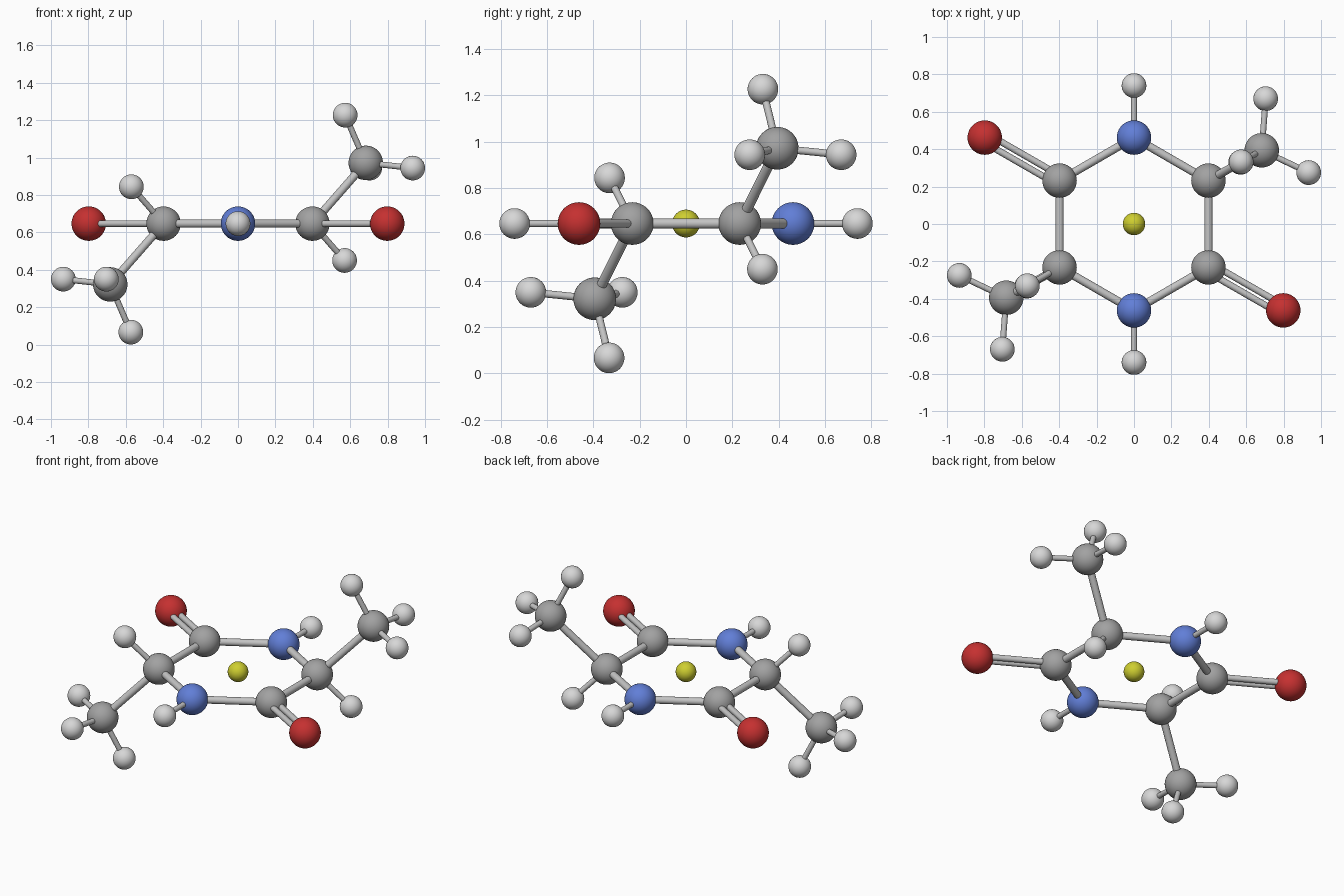
import bpy
from mathutils import Vector

if "Cube" in bpy.data.objects:
    bpy.data.objects.remove(bpy.data.objects["Cube"])

MID = Vector((0, 0, 0.647))   # centre of the point-symmetric molecule


def material(name, rgb):
    m = bpy.data.materials.new(name)
    m.diffuse_color = (*rgb, 1)
    m.use_nodes = True
    m.node_tree.nodes["Principled BSDF"].inputs["Base Color"].default_value = m.diffuse_color
    return m


GREY = material("carbon grey", (0.36, 0.36, 0.36))
WHITE = material("hydrogen white", (0.68, 0.68, 0.68))
RED = material("oxygen red", (0.56, 0.03, 0.03))
BLUE = material("nitrogen blue", (0.12, 0.21, 0.68))
YELLOW = material("centre yellow", (0.62, 0.62, 0.03))
BOND = material("bond light grey", (0.55, 0.55, 0.55))


def finish(name, mat):
    ob = bpy.context.object
    ob.name = name
    ob.data.materials.append(mat)
    bpy.ops.object.shade_smooth_by_angle()


def ball(name, pos, radius, mat):
    bpy.ops.mesh.primitive_uv_sphere_add(segments=40, ring_count=24, radius=radius, location=MID + pos)
    finish(name, mat)


def rod(name, a, b, radius, shift=Vector((0, 0, 0))):
    d = b - a
    bpy.ops.mesh.primitive_cylinder_add(vertices=24, radius=radius, depth=d.length,
                                        location=MID + (a + b) / 2 + shift,
                                        rotation=d.to_track_quat('Z', 'Y').to_euler())
    finish(name, BOND)


# atoms of one half: position relative to the centre, radius, material
ATOMS = {
    "nitrogen": ((0, 0.462, 0), 0.092, BLUE),
    "amine_hydrogen": ((0, 0.74, 0), 0.066, WHITE),
    "ring_carbon": ((0.398, 0.232, 0), 0.092, GREY),
    "ring_hydrogen": ((0.57, 0.33, -0.197), 0.066, WHITE),
    "methyl_carbon": ((0.683, 0.394, 0.325), 0.092, GREY),
    "methyl_hydrogen_a": ((0.704, 0.67, 0.297), 0.066, WHITE),
    "methyl_hydrogen_b": ((0.934, 0.275, 0.297), 0.066, WHITE),
    "methyl_hydrogen_c": ((0.573, 0.332, 0.58), 0.066, WHITE),
    "carbonyl_carbon": ((-0.398, 0.232, 0), 0.092, GREY),
    "oxygen": ((-0.798, 0.462, 0), 0.092, RED),
}
THICK, THIN = 0.022, 0.016
BONDS = [
    ("nitrogen", "amine_hydrogen", THIN),
    ("nitrogen", "ring_carbon", THICK),
    ("nitrogen", "carbonyl_carbon", THICK),
    ("ring_carbon", "ring_hydrogen", THIN),
    ("ring_carbon", "methyl_carbon", THICK),
    ("methyl_carbon", "methyl_hydrogen_a", THIN),
    ("methyl_carbon", "methyl_hydrogen_b", THIN),
    ("methyl_carbon", "methyl_hydrogen_c", THIN),
]

# build each half, the second inverted through the centre
for side, s in (("back", 1), ("front", -1)):
    P = {k: s * Vector(v[0]) for k, v in ATOMS.items()}
    for k, (_, r, mat) in ATOMS.items():
        ball(f"{side}_{k}", P[k], r, mat)
    for a, b, r in BONDS:
        rod(f"{side}_bond_{a}_{b}", P[a], P[b], r)
    # bond to the ring carbon of the other half
    rod(f"{side}_ring_side_bond", P["carbonyl_carbon"], -P["ring_carbon"], THICK)
    # double bond to the oxygen, side by side in the ring plane
    c, o = P["carbonyl_carbon"], P["oxygen"]
    across = (o - c).cross(Vector((0, 0, 1))).normalized() * 0.024
    for n, t in ((1, 1), (2, -1)):
        rod(f"{side}_double_bond_{n}", c, o, 0.018, across * t)

# marker at the ring centre
ball("centre_marker", Vector((0, 0, 0)), 0.06, YELLOW)
